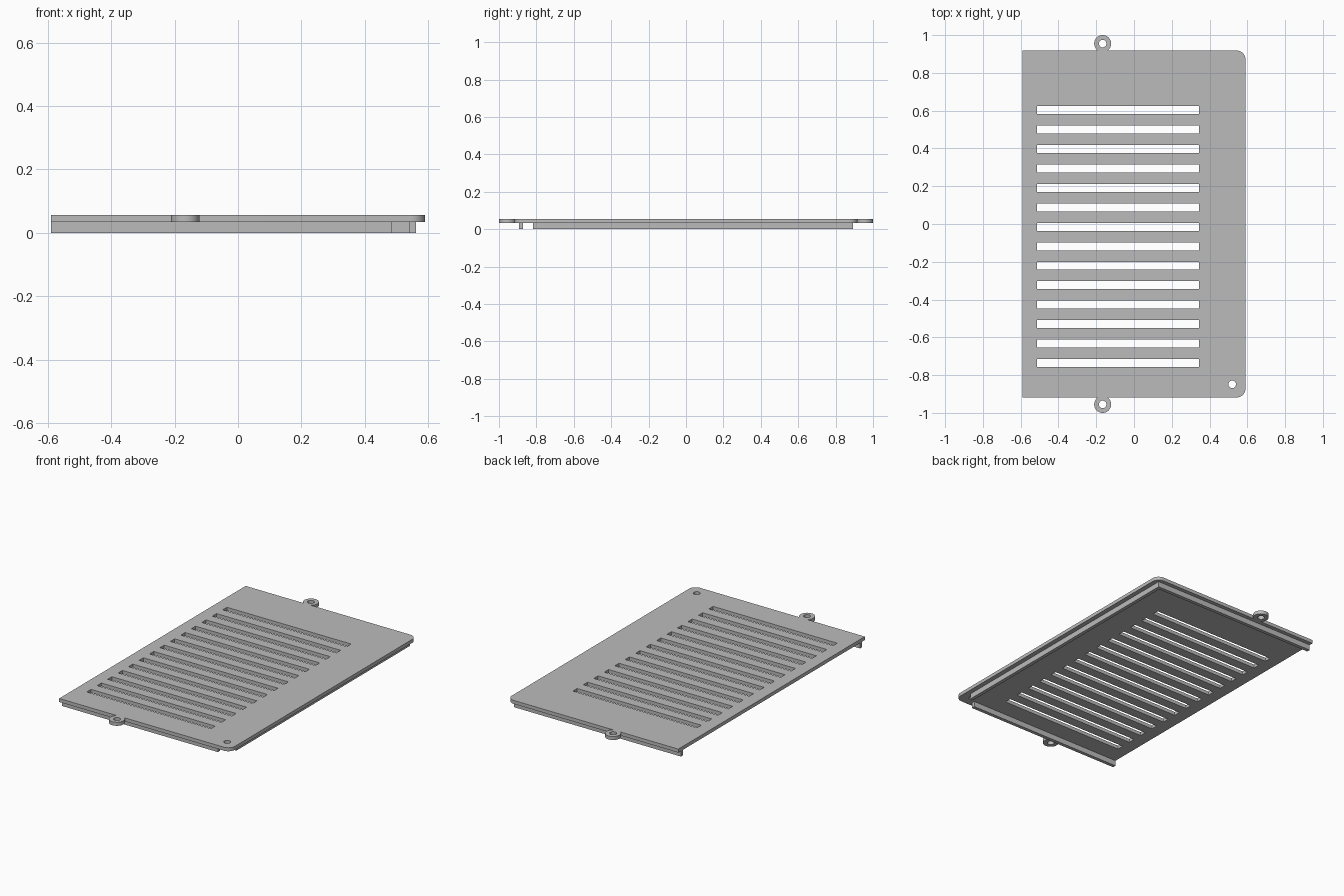
import bpy, bmesh
from math import sin, cos, asin, pi, radians

cube = bpy.data.objects.get("Cube")
if cube:
    bpy.data.objects.remove(cube)

grey = bpy.data.materials.new("grey plastic")
grey.use_nodes = True
colour = (0.5, 0.5, 0.5, 1)
grey.diffuse_color = colour
grey.node_tree.nodes["Principled BSDF"].inputs["Base Color"].default_value = colour

W, L = 0.59, 0.918            # half width and half length of the plate
Z0, Z1 = 0.034, 0.056         # underside and top of the plate
TAB_X, TAB_Y, TAB_R, HOLE_R = -0.166, 0.955, 0.045, 0.02
CORNER = 0.045


def arc(cx, cy, r, a0, a1, n):
    return [(cx + r * cos(a0 + (a1 - a0) * i / n), cy + r * sin(a0 + (a1 - a0) * i / n))
            for i in range(n + 1)]


def circle(cx, cy, r, n=32):
    return arc(cx, cy, r, 0, 2 * pi, n)[:-1]


def rect(x0, x1, y0, y1):
    return [(x0, y0), (x1, y0), (x1, y1), (x0, y1)]


def extruded(name, loops, z0, z1):
    """Fill an outline with its holes and extrude it from z0 to z1."""
    curve = bpy.data.curves.new(name + "_profile", "CURVE")
    curve.dimensions = "2D"
    curve.fill_mode = "BOTH"
    curve.extrude = (z1 - z0) / 2
    for pts in loops:
        s = curve.splines.new("POLY")
        s.points.add(len(pts) - 1)
        for p, (x, y) in zip(s.points, pts):
            p.co = (x, y, 0, 1)
        s.use_cyclic_u = True
    temp = bpy.data.objects.new(name + "_profile", curve)
    bpy.context.collection.objects.link(temp)
    graph = bpy.context.evaluated_depsgraph_get()
    mesh = bpy.data.meshes.new_from_object(temp.evaluated_get(graph))
    bpy.data.objects.remove(temp)
    bpy.data.curves.remove(curve)

    bm = bmesh.new()
    bm.from_mesh(mesh)
    bmesh.ops.remove_doubles(bm, verts=bm.verts, dist=1e-5)
    bmesh.ops.translate(bm, verts=bm.verts, vec=(0, 0, (z0 + z1) / 2))
    bmesh.ops.recalc_face_normals(bm, faces=bm.faces)
    bm.to_mesh(mesh)
    bm.free()
    mesh.name = name
    mesh.materials.clear()
    mesh.materials.append(grey)
    ob = bpy.data.objects.new(name, mesh)
    bpy.context.collection.objects.link(ob)
    bpy.ops.object.select_all(action="DESELECT")
    ob.select_set(True)
    bpy.context.view_layer.objects.active = ob
    bpy.ops.object.shade_smooth_by_angle(angle=radians(30))
    return ob


# Plate outline: square left corners, rounded right corners, a screw tab at each end
dip = asin((TAB_Y - L) / TAB_R)
outline = [(-W, -L)]
outline += arc(TAB_X, -TAB_Y, TAB_R, pi - dip, 2 * pi + dip, 28)
outline += arc(W - CORNER, -L + CORNER, CORNER, -pi / 2, 0, 10)
outline += arc(W - CORNER, L - CORNER, CORNER, 0, pi / 2, 10)
outline += arc(TAB_X, TAB_Y, TAB_R, -dip, pi + dip, 28)
outline += [(-W, L)]

# Screw holes and ventilation slots
holes = [circle(TAB_X, s * TAB_Y, HOLE_R) for s in (-1, 1)]
holes.append(circle(0.52, -0.849, HOLE_R))
for i in range(14):
    y = 0.603 - i * 0.103
    holes.append(rect(-0.513, 0.343, y - 0.021, y + 0.021))

extruded("vent_plate", [outline] + holes, Z0, Z1)

# Locating ribs underneath, leaving a gap around the corner screw
RIB_OUT, RIB_IN, RIB_X = 0.893, 0.871, 0.561
extruded("front_rib", [rect(-W, 0.486, -RIB_OUT, -RIB_IN)], 0, Z0)
extruded("back_and_side_rib", [[
    (-W, RIB_IN), (0.539, RIB_IN), (0.539, -0.818), (RIB_X, -0.818),
    (RIB_X, RIB_OUT), (-W, RIB_OUT)]], 0, Z0)
